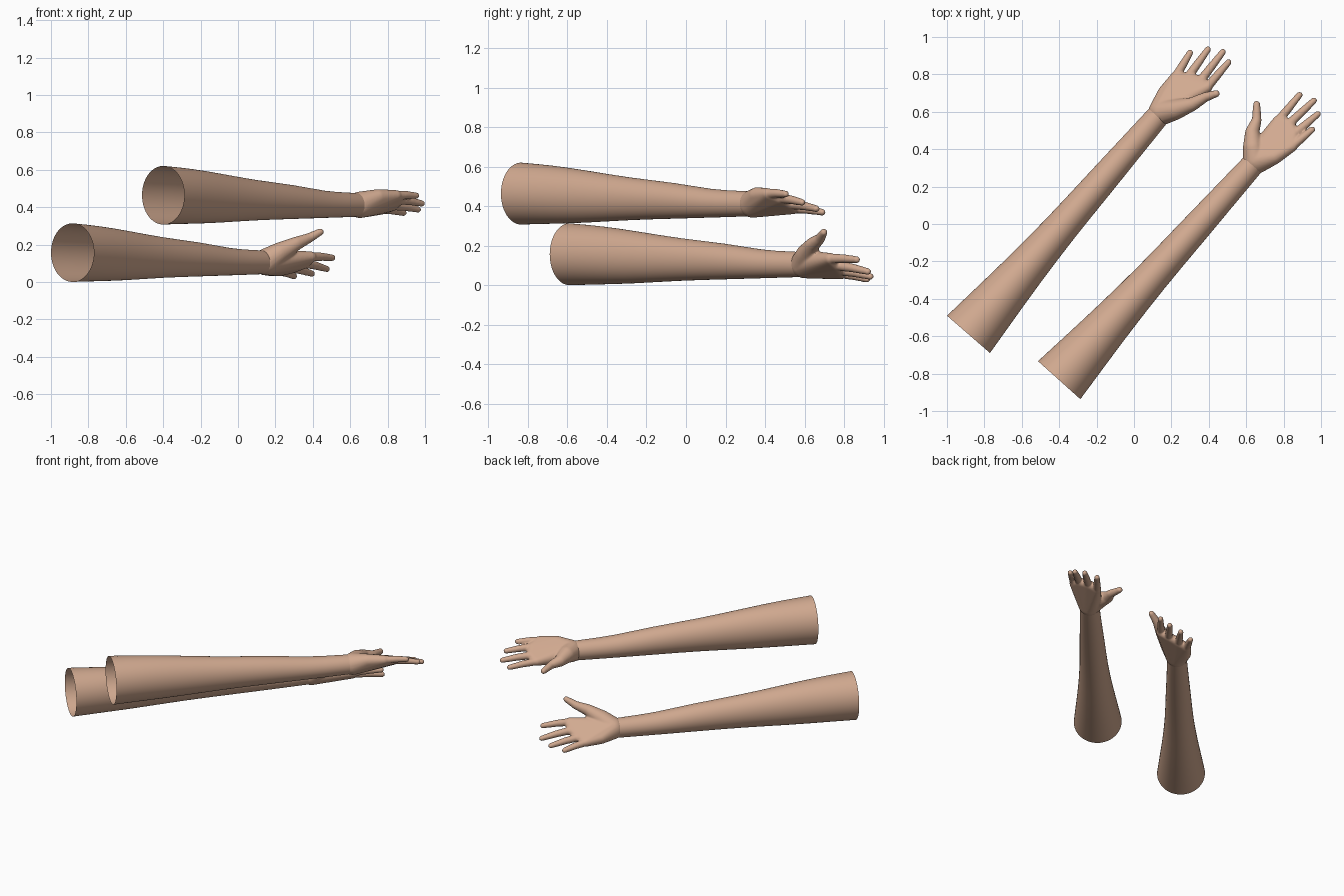
import bpy, bmesh, math
from mathutils import Vector, Matrix

if "Cube" in bpy.data.objects:
    bpy.data.objects.remove(bpy.data.objects["Cube"])

skin = bpy.data.materials.new("warm_skin")
skin.use_nodes = True
skin.diffuse_color = (0.64, 0.40, 0.28, 1)
skin.node_tree.nodes["Principled BSDF"].inputs["Base Color"].default_value = skin.diffuse_color


def finish(name, bm):
    bmesh.ops.recalc_face_normals(bm, faces=bm.faces)
    for f in bm.faces:
        f.smooth = True
    mesh = bpy.data.meshes.new(name)
    bm.to_mesh(mesh)
    bm.free()
    mesh.materials.append(skin)
    ob = bpy.data.objects.new(name, mesh)
    bpy.context.collection.objects.link(ob)
    return ob


# Forearm sections: distance along arm, half width, bottom, top
FOREARM = [(0, .153, 0, .315), (.2, .134, .004, .302), (.43, .112, .008, .277),
           (.74, .09, .024, .237), (1.05, .081, .03, .213), (1.3, .071, .036, .177),
           (1.48, .065, .04, .172), (1.575, .061, .043, .168)]


def forearm(name, x, y, z, angle, sides=32):
    """Open tapered sleeve of oval sections."""
    place = Matrix.Translation((x, y, z)) @ Matrix.Rotation(angle, 4, 'Z')
    bm = bmesh.new()
    rings = []
    for u, half, low, high in FOREARM:
        ring = []
        for i in range(sides):
            a = math.tau * i / sides
            p = Vector((u, half * math.cos(a), (low + high) / 2 + (high - low) / 2 * math.sin(a)))
            ring.append(bm.verts.new(place @ p))
        rings.append(ring)
    for r, s in zip(rings, rings[1:]):
        for i in range(sides):
            j = (i + 1) % sides
            bm.faces.new((r[i], r[j], s[j], s[i]))
    ob = finish(name, bm)
    ob.modifiers.new("soften", 'SUBSURF').levels = 1
    ob.modifiers["soften"].render_levels = 1


def hull(target, balls):
    """Add the convex hull of several balls, each (x, y, z, radius)."""
    b = bmesh.new()
    for x, y, z, r in balls:
        bmesh.ops.create_icosphere(b, subdivisions=3, radius=r,
                                   matrix=Matrix.Translation((x, y, z)))
    bmesh.ops.delete(b, geom=b.edges[:] + b.faces[:], context='EDGES_FACES')
    bmesh.ops.convex_hull(b, input=b.verts[:])
    bmesh.ops.delete(b, geom=[v for v in b.verts if not v.link_faces], context='VERTS')
    bmesh.ops.recalc_face_normals(b, faces=b.faces)
    tmp = bpy.data.meshes.new("tmp")
    b.to_mesh(tmp)
    b.free()
    target.from_mesh(tmp)
    bpy.data.meshes.remove(tmp)


def chain(target, balls):
    for a, b in zip(balls, balls[1:]):
        hull(target, (a, b))


def hand(name, wrist, heel, thumb, fingers):
    bm = bmesh.new()
    knuckles = [Vector(f[0]) for f in fingers]
    # Palm
    hull(bm, [wrist, heel] + [(*k, .029) for k in knuckles])
    # Thumb with its fleshy base
    chain(bm, [wrist] + thumb)
    # Fingers
    for base, tip in fingers:
        a, b = Vector(base), Vector(tip)
        mid = a.lerp(b, .5) + Vector((0, 0, .003))
        chain(bm, [(*a, .025), (*mid, .022), (*b, .017)])
    ob = finish(name, bm)
    # Fuse the parts into one soft skin
    fuse = ob.modifiers.new("fuse", 'REMESH')
    fuse.mode = 'VOXEL'
    fuse.voxel_size = .006
    fuse.use_smooth_shade = True
    soft = ob.modifiers.new("soft", 'SMOOTH')
    soft.factor = .5
    soft.iterations = 5


forearm("lower_forearm", -.885, -.59, 0, math.radians(49.05))
hand("lower_hand", (.147, .599, .107, .071), (.168, .7, .075, .042),
     [(.22, .612, .155, .056), (.31, .64, .205, .037), (.38, .678, .236, .026),
      (.44, .697, .268, .019)],
     [((.39, .73, .135), (.505, .865, .13)), ((.355, .765, .1), (.475, .92, .07)),
      ((.285, .78, .075), (.395, .933, .045)), ((.222, .785, .06), (.3, .916, .031))])

forearm("upper_forearm", -.4, -.835, .307, math.radians(48.1))
hand("upper_hand", (.652, .338, .413, .071), (.75, .36, .455, .042),
     [(.637, .41, .42, .055), (.632, .49, .408, .038), (.656, .555, .397, .026),
      (.656, .64, .386, .019)],
     [((.77, .55, .39), (.885, .69, .37)), ((.83, .535, .41), (.962, .66, .388)),
      ((.857, .48, .44), (.983, .588, .42)), ((.845, .415, .463), (.953, .505, .462))])
